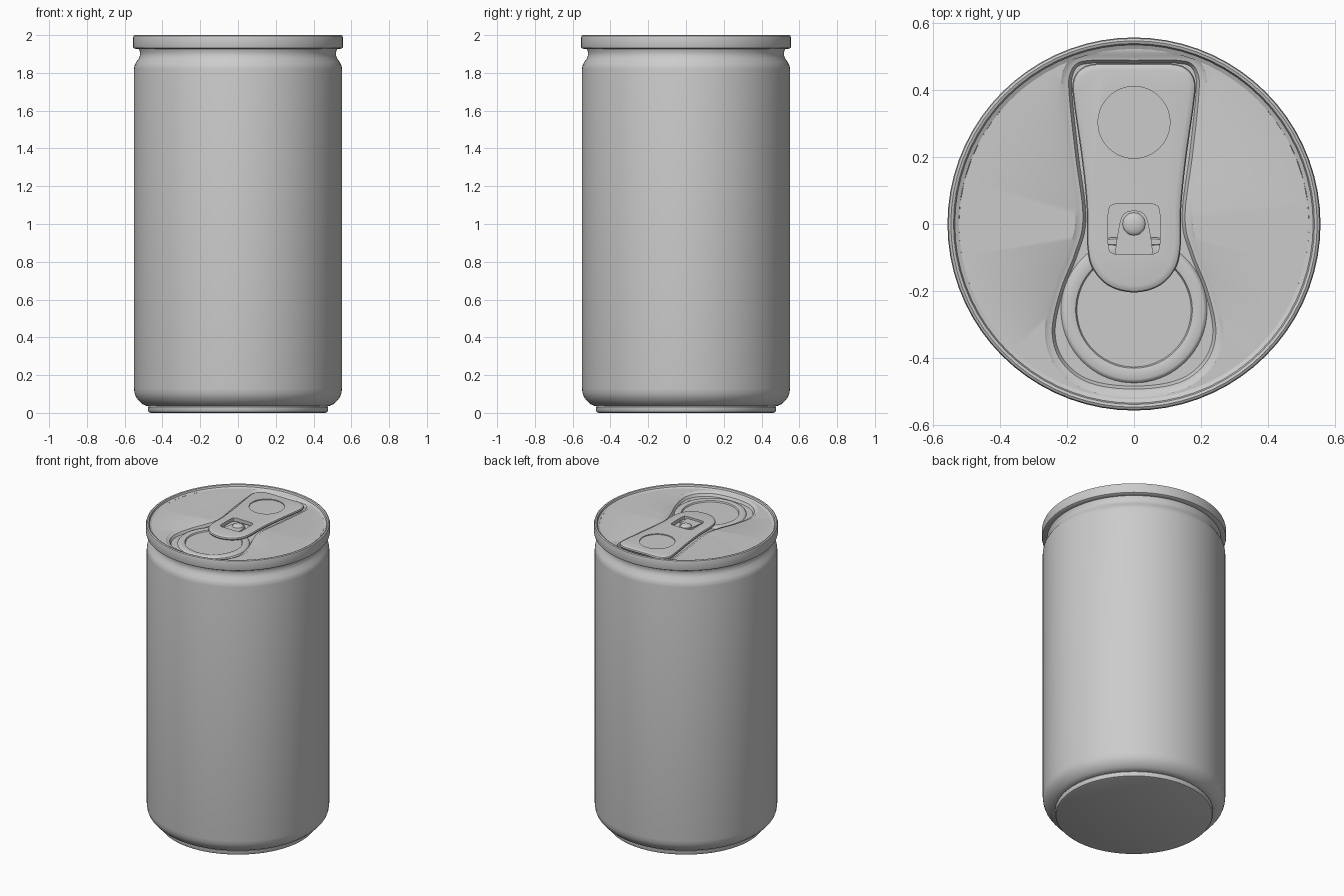
import bpy, bmesh
from math import sin, cos, pi, hypot, radians
from mathutils import Vector

cube = bpy.data.objects.get("Cube")
if cube:
    bpy.data.objects.remove(cube, do_unlink=True)

metal = bpy.data.materials.new("Plain grey metal")
metal.use_nodes = True
GREY = (0.6, 0.6, 0.6, 1)
metal.diffuse_color = GREY
metal.node_tree.nodes["Principled BSDF"].inputs["Base Color"].default_value = GREY


def loft(name, rings, cap_start=True, cap_end=True):
    """Skin matching closed rings into one object."""
    bm = bmesh.new()
    loops = [[bm.verts.new(p) for p in ring] for ring in rings]
    n = len(loops[0])
    for a, b in zip(loops, loops[1:]):
        for i in range(n):
            j = (i + 1) % n
            bm.faces.new((a[i], a[j], b[j], b[i]))
    if cap_start:
        bm.faces.new(loops[0][::-1])
    if cap_end:
        bm.faces.new(loops[-1])
    mesh = bpy.data.meshes.new(name)
    bm.to_mesh(mesh)
    bm.free()
    mesh.materials.append(metal)
    obj = bpy.data.objects.new(name, mesh)
    bpy.context.collection.objects.link(obj)
    return obj


def smooth(obj):
    bpy.ops.object.select_all(action='DESELECT')
    obj.select_set(True)
    bpy.context.view_layer.objects.active = obj
    bpy.ops.object.shade_smooth_by_angle(angle=radians(35))


def circle(r, z, y=0, n=72):
    return [Vector((r * cos(2 * pi * i / n), y + r * sin(2 * pi * i / n), z))
            for i in range(n)]


def lathe(name, profile, y=0, **caps):
    return loft(name, [circle(r, z, y) for r, z in profile], **caps)


def rounded_box(hx, hy, z, y=0, n=48, power=8):
    ring = []
    for i in range(n):
        c, s = cos(2 * pi * i / n), sin(2 * pi * i / n)
        k = (abs(c) ** power + abs(s) ** power) ** (-1 / power)
        ring.append(Vector((hx * k * c, y + hy * k * s, z)))
    return ring


def symmetric_outline(right_half, steps=6):
    """Smooth counter-clockwise loop through a mirrored half outline."""
    left = [(-x, y) for x, y in right_half]
    pts = [Vector(p) for p in left + right_half[-2:0:-1]]
    n, out = len(pts), []
    for i in range(n):
        a, b, c, d = (pts[(i + k) % n] for k in (-1, 0, 1, 2))
        for s in range(steps):
            t = s / steps
            out.append(0.5 * (2 * b + (c - a) * t + (2 * a - 5 * b + 4 * c - d) * t ** 2
                              + (3 * b - a - 3 * c + d) * t ** 3))
    return out


def inset(outline, dist, z):
    n, ring = len(outline), []
    for i, p in enumerate(outline):
        t = (outline[(i + 1) % n] - outline[i - 1]).normalized()
        ring.append(Vector((p.x - t.y * dist, p.y + t.x * dist, z)))
    return ring


# Can body with foot, shoulder, neck and rolled rim
body = lathe("can_body", [
    (.462, 0), (.472, .004), (.477, .014), (.477, .03), (.472, .036),
    (.488, .038), (.505, .046), (.525, .064), (.54, .084), (.548, .105), (.551, .13),
    (.551, 1.82), (.548, 1.838), (.54, 1.855), (.526, 1.875), (.519, 1.892),
    (.519, 1.91), (.525, 1.927), (.546, 1.928), (.554, 1.933), (.556, 1.942),
    (.556, 1.985), (.553, 1.996), (.546, 2), (.538, 1.997), (.534, 1.986),
    (.522, 1.98)], cap_end=False)
smooth(body)

# Lid panel with stepped keyhole recess
keyhole = symmetric_outline([
    (0, .51), (.13, .51), (.185, .495), (.213, .45), (.215, .38), (.196, .2),
    (.174, .02), (.197, -.08), (.24, -.19), (.266, -.31), (.248, -.4),
    (.19, -.468), (.11, -.503), (0, -.514)])
lid_edge = [Vector((p.x, p.y, 0)) * (.522 / hypot(p.x, p.y)) + Vector((0, 0, 1.98))
            for p in keyhole]
steps = [(0, 1.98), (.01, 1.973), (.022, 1.971), (.031, 1.955)]
lid = loft("lid_panel", [lid_edge] + [inset(keyhole, d, z) for d, z in steps],
           cap_start=False)
smooth(lid)

# Raised bead around the pour opening
bead = lathe("opening_bead", [
    (.219, 1.953), (.213, 1.962), (.207, 1.965), (.18, 1.965), (.174, 1.963),
    (.169, 1.953)], y=-.256, cap_start=False, cap_end=False)
smooth(bead)

# Pull tab with finger dimple and rivet window cut in
tab_outline = symmetric_outline([
    (0, .478), (.11, .478), (.158, .463), (.182, .425), (.179, .36), (.155, .19),
    (.141, .05), (.139, -.07), (.121, -.137), (.073, -.186), (0, -.204)])
tab_steps = [(.01, 1.964), (.002, 1.967), (0, 1.973), (.003, 1.981), (.01, 1.985),
             (.02, 1.987)]
tab = loft("pull_tab", [inset(tab_outline, d, z) for d, z in tab_steps])
cutters = [
    loft("dimple_cutter", [circle(.107, z, .303) for z in (1.981, 2.05)]),
    loft("window_cutter", [rounded_box(.077, .075, z, -.015) for z in (1.9, 2.05)])]
for cutter in cutters:
    cutter.hide_render = True
    mod = tab.modifiers.new("cut", 'BOOLEAN')
    mod.operation = 'DIFFERENCE'
    mod.solver = 'EXACT'
    mod.object = cutter
graph = bpy.context.evaluated_depsgraph_get()
cut_mesh = bpy.data.meshes.new_from_object(tab.evaluated_get(graph))
tab.modifiers.clear()
tab.data = cut_mesh
for cutter in cutters:
    bpy.data.objects.remove(cutter, do_unlink=True)
smooth(tab)

# Rivet tongue, its hinge bar, and the rivet
tongue_outline = symmetric_outline([
    (0, .04), (.022, .036), (.038, .018), (.047, -.02), (.053, -.06), (.054, -.09),
    (.03, -.091), (0, -.091)], steps=3)
tongue = loft("rivet_tongue", [inset(tongue_outline, 0, z) for z in (1.955, 1.974)])
smooth(tongue)
hinge = loft("hinge_bar", [rounded_box(.08, h, z, -.053)
                           for h, z in ((.013, 1.955), (.013, 1.963), (.008, 1.967))])
smooth(hinge)
rivet = lathe("rivet", [(.034 * cos(a * pi / 16), 1.973 + .014 * sin(a * pi / 16))
                        for a in range(8)])
smooth(rivet)
